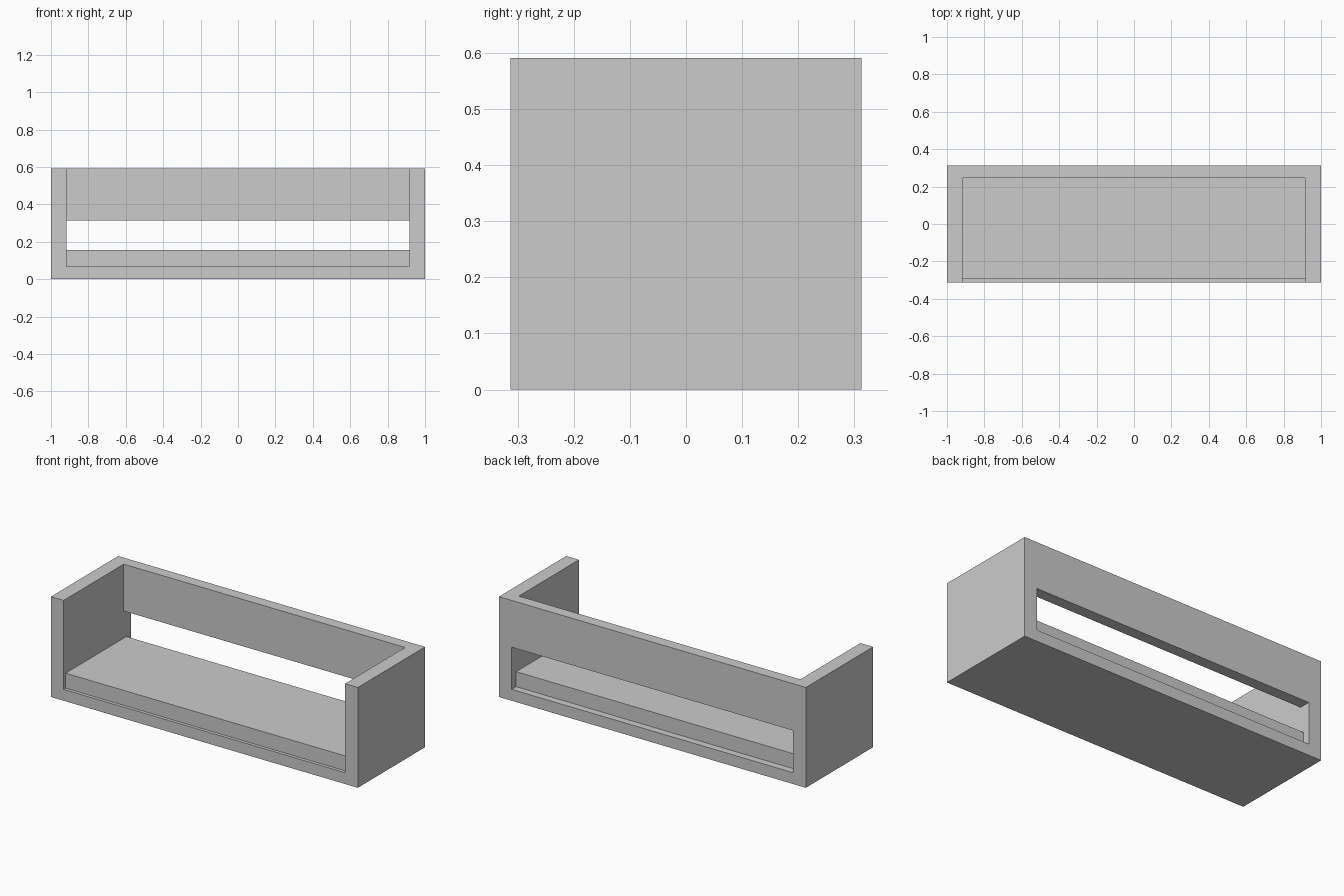
import bpy
import bmesh

if "Cube" in bpy.data.objects:
    bpy.data.objects.remove(bpy.data.objects["Cube"])

grey = bpy.data.materials.new("light grey")
grey.diffuse_color = (0.6, 0.6, 0.6, 1)
grey.use_nodes = True
grey.node_tree.nodes["Principled BSDF"].inputs["Base Color"].default_value = grey.diffuse_color

# Overall size and board thicknesses
DEPTH, TOP = 0.313, 0.591     # half depth, full height
INNER_X = 0.917               # inner face of the side walls
FLOOR = 0.067                 # top of the base board
BACK_Y = 0.246                # inner face of the back board
RAIL_Z = 0.315                # underside of the back board


def box(name, x, y, z):
    """Axis-aligned box from (min, max) ranges."""
    bm = bmesh.new()
    bmesh.ops.create_cube(bm, size=1)
    for v in bm.verts:
        v.co = [r[0] if c < 0 else r[1] for c, r in zip(v.co, (x, y, z))]
    mesh = bpy.data.meshes.new(name)
    bm.to_mesh(mesh)
    bm.free()
    mesh.materials.append(grey)
    obj = bpy.data.objects.new(name, mesh)
    bpy.context.collection.objects.link(obj)
    return obj


def cut(target, cutter):
    mod = target.modifiers.new("cut", 'BOOLEAN')
    mod.operation = 'DIFFERENCE'
    mod.solver = 'EXACT'
    mod.object = cutter
    cutter.hide_render = True
    bpy.context.view_layer.objects.active = target
    bpy.ops.object.modifier_apply(modifier=mod.name)
    bpy.data.objects.remove(cutter)


# Case: base, two sides and a back rail, open at the front and top
case = box("case", (-1, 1), (-DEPTH, DEPTH), (0, TOP))
inner = (-INNER_X, INNER_X)
cut(case, box("cavity_cutter", inner, (-1, BACK_Y), (FLOOR, 1)))
# Long slot under the back rail
cut(case, box("slot_cutter", inner, (0, 1), (FLOOR, RAIL_Z)))

# Thick pad lying on the base, set back slightly from both edges
box("pad", inner, (-0.294, 0.271), (FLOOR, 0.155))
